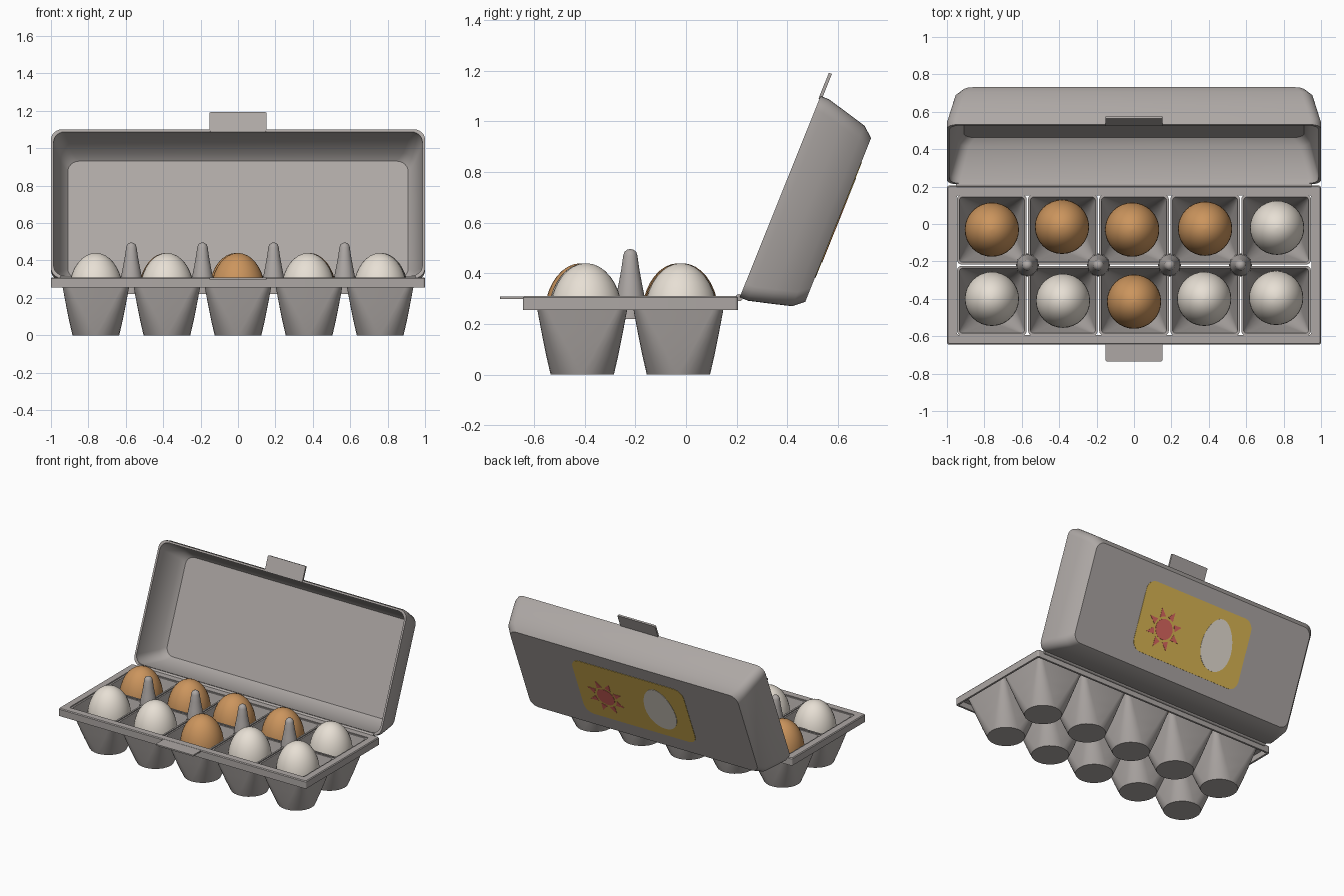
import bpy, bmesh, math

if "Cube" in bpy.data.objects:
    bpy.data.objects.remove(bpy.data.objects["Cube"])


def material(name, rgb):
    m = bpy.data.materials.new(name)
    m.diffuse_color = (*rgb, 1)
    m.use_nodes = True
    m.node_tree.nodes["Principled BSDF"].inputs["Base Color"].default_value = m.diffuse_color
    return m


GRAY = material("gray_pulp", (0.42, 0.39, 0.375))
WHITE = material("white_shell", (0.80, 0.74, 0.66))
BROWN = material("brown_shell", (0.60, 0.30, 0.11))
YELLOW = material("label_yellow", (0.72, 0.48, 0.09))
RED = material("sun_red", (0.72, 0.14, 0.12))


def rounded(hx, hy, r, z, cx=0, cy=0, seg=6):
    """Ring of points: rounded rectangle at height z."""
    pts = []
    for k, (sx, sy) in enumerate([(1, 1), (-1, 1), (-1, -1), (1, -1)]):
        for i in range(seg + 1):
            a = math.pi / 2 * (k + i / seg)
            pts.append((cx + sx * (hx - r) + r * math.cos(a),
                        cy + sy * (hy - r) + r * math.sin(a), z))
    return pts


def circle(r, z, cx=0, cy=0, n=28):
    return [(cx + r * math.cos(2 * math.pi * i / n),
             cy + r * math.sin(2 * math.pi * i / n), z) for i in range(n)]


def loft(name, rings, mat, closed=False, place=None, angle=35):
    """Skin rings of equal count, capped at both ends or closed into a loop."""
    bm = bmesh.new()
    rows = [[bm.verts.new(place(p) if place else p) for p in ring] for ring in rings]
    n = len(rows[0])
    pairs = list(zip(rows, rows[1:]))
    if closed:
        pairs.append((rows[-1], rows[0]))
    else:
        bm.faces.new(rows[0])
        bm.faces.new(rows[-1])
    for a, b in pairs:
        for i in range(n):
            j = (i + 1) % n
            bm.faces.new((a[i], a[j], b[j], b[i]))
    bmesh.ops.remove_doubles(bm, verts=bm.verts[:], dist=1e-5)
    bmesh.ops.recalc_face_normals(bm, faces=bm.faces[:])
    me = bpy.data.meshes.new(name)
    bm.to_mesh(me)
    bm.free()
    ob = bpy.data.objects.new(name, me)
    bpy.context.collection.objects.link(ob)
    me.materials.append(mat)
    bpy.ops.object.select_all(action='DESELECT')
    ob.select_set(True)
    bpy.context.view_layer.objects.active = ob
    bpy.ops.object.shade_smooth_by_angle(angle=math.radians(angle))
    return ob


CY = -0.22          # tray centre line
COLS = [-0.76, -0.38, 0, 0.38, 0.76]

# Tray rim: flat flange with a thin skirt hanging down
frame = [(0.0, 0.255), (0.0, 0.304), (0.005, 0.31), (0.052, 0.31),
         (0.052, 0.296), (0.014, 0.296), (0.014, 0.255)]
loft("tray_rim", [rounded(1 - i, 0.425 - i, 0.012, z, 0, CY) for i, z in frame],
     GRAY, closed=True)

# Front closing flap
loft("front_flap", [rounded(0.152, 0.055, 0.008, z, 0, -0.68) for z in (0.299, 0.309)], GRAY)

# Egg cups: square at the mouth, round at the foot, hollow
for row, y in (("front", -0.41), ("back", -0.03)):
    for c, x in enumerate(COLS):
        rings = []
        for t in (0, 0.25, 0.5, 0.8, 1):           # outer wall, foot to mouth
            h = 0.125 + 0.061 * t ** 0.9
            rings.append(rounded(h, h, 0.125 - 0.1 * t, 0.303 * t, x, y))
        for t in (1, 0.8, 0.5, 0.25, 0.04):        # inner wall, mouth to floor
            h = 0.125 + 0.061 * t ** 0.9 - 0.012
            rings.append(rounded(h, h, 0.113 - 0.095 * t, 0.303 * t, x, y))
        loft(f"{row}_cup_{c + 1}", rings, GRAY)

# Tapered posts between the cups
post = [(0.062, 0.22), (0.056, 0.31), (0.045, 0.365), (0.035, 0.42), (0.028, 0.47),
        (0.023, 0.485), (0.013, 0.493), (0.003, 0.496)]
for k, x in enumerate((-0.57, -0.19, 0.19, 0.57)):
    loft(f"post_{k + 1}", [circle(r, z, x, CY) for r, z in post], GRAY, angle=60)

# Eggs: slightly pointed towards the top
eggs = [(-.76, -.03, BROWN), (-.385, -.015, BROWN), (-.01, -.03, BROWN),
        (.38, -.025, BROWN), (.765, -.02, WHITE), (-.76, -.40, WHITE),
        (-.38, -.41, WHITE), (0, -.415, BROWN), (.375, -.40, WHITE), (.76, -.395, WHITE)]
for k, (x, y, mat) in enumerate(eggs):
    rings = []
    for i in range(19):
        a = math.pi * (0.01 + 0.98 * i / 18) - math.pi / 2
        s = math.sin(a)
        rings.append(circle(0.145 * math.cos(a), 0.23 + (0.21 if s > 0 else 0.17) * s, x, y, 32))
    loft(f"egg_{k + 1}", rings, mat, angle=60)

# Lid space: x across, u up along the opening, d outward depth
ANG = math.radians(68.1)
CA, SA = math.cos(ANG), math.sin(ANG)
HALF = 0.429


def lid_space(p):
    x, u, d = p
    u += HALF
    return (x, 0.212 + u * CA + d * SA, 0.305 + u * SA - d * CA)


# Lid shell: inner panel to the mouth, then back along the outside
inner = [(0.09, 0.233), (0.058, 0.197), (0.014, 0.03), (0.014, 0.0)]
outer = [(0.0, 0.0), (0.0, 0.035), (0.022, 0.12), (0.045, 0.205), (0.08, 0.247)]
loft("lid", [rounded(1 - i, HALF - i, 0.06, d) for i, d in inner + outer],
     GRAY, place=lid_space)

# Lid tab and hinge roll
loft("lid_tab", [rounded(0.152, 0.055, 0.006, d, 0, HALF + 0.042) for d in (-0.004, 0.009)],
     GRAY, place=lid_space)
loft("hinge", [[(x, 0.21 + p[0], 0.304 + p[1]) for p in circle(0.014, 0, n=12)]
               for x in (-0.95, 0.95)], GRAY)


# Painted label on the lid: thin plates
def plate(name, outline, mat, top):
    loft(name, [[(x, u, d) for x, u in outline] for d in (0.245, top)], mat, place=lid_space)


plate("label", [p[:2] for p in rounded(0.45, 0.245, 0.07, 0)], YELLOW, 0.2495)
egg = []
for i in range(36):
    a = 2 * math.pi * i / 36
    egg.append((-0.21 + 0.125 * math.cos(a) * (1 - 0.13 * math.sin(a)), 0.18 * math.sin(a)))
plate("label_egg", egg, WHITE, 0.2515)

SX, SU = 0.235, -0.04
plate("label_sun", [p[:2] for p in circle(0.07, 0, SX, SU)], RED, 0.2515)
for k in range(8):
    a = math.pi / 4 * (k + 0.5)
    ray = [(SX + r * math.cos(a + o), SU + r * math.sin(a + o))
           for r, o in ((0.088, -0.27), (0.145, 0), (0.088, 0.27))]
    plate(f"label_ray_{k + 1}", ray, RED, 0.2515)
